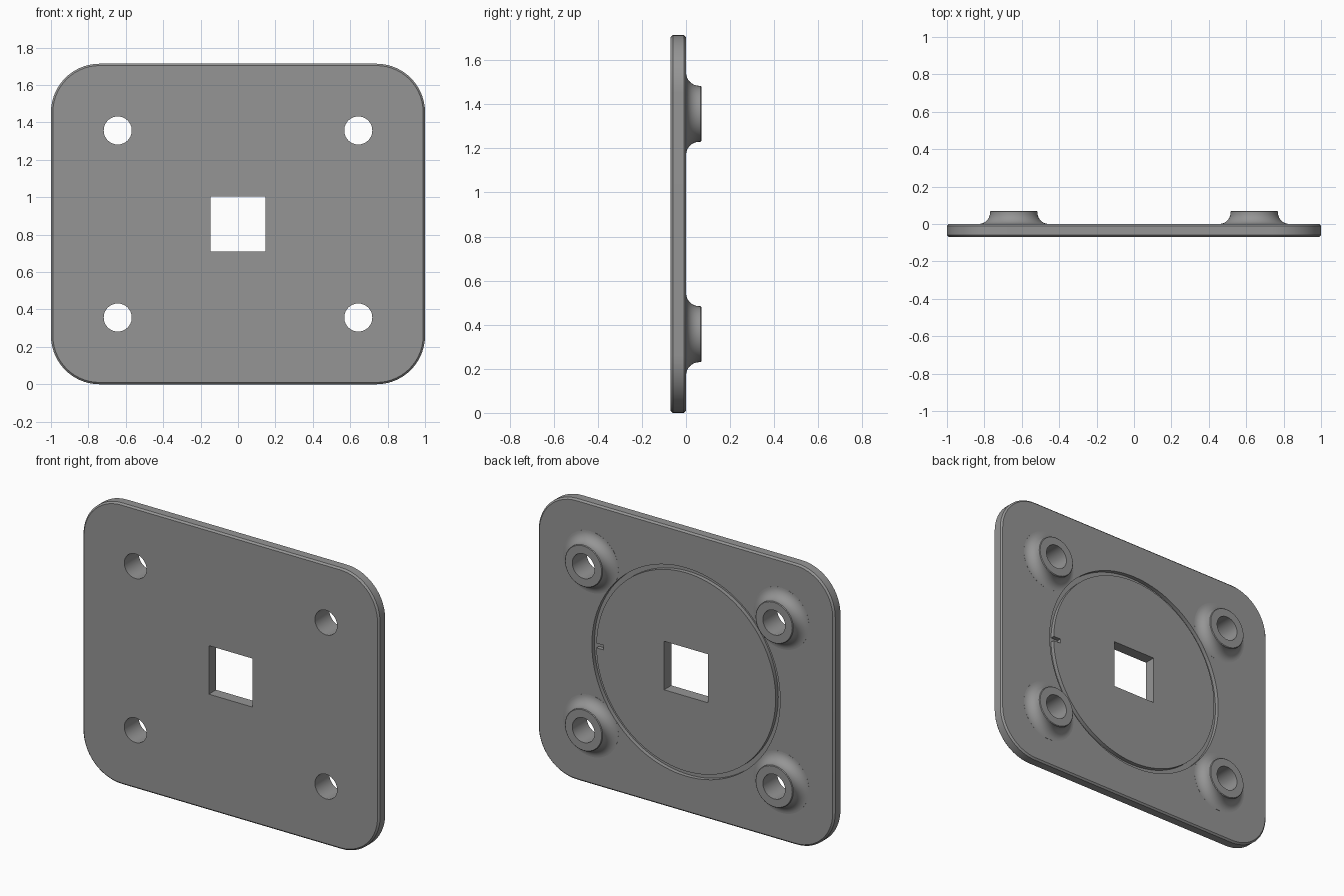
import bpy, bmesh, math

if "Cube" in bpy.data.objects:
    bpy.data.objects.remove(bpy.data.objects["Cube"])

MID = 0.857          # height of the plate centre
HALF_X, HALF_Z = 1.0, 0.857
BACK, FRONT = 0.0, -0.07

grey = bpy.data.materials.new("grey metal")
grey.diffuse_color = (0.30, 0.30, 0.30, 1)
grey.use_nodes = True
grey.node_tree.nodes["Principled BSDF"].inputs["Base Color"].default_value = grey.diffuse_color


def circle(r, n, cx=0.0, cz=MID):
    return [(cx + r * math.cos(2 * math.pi * i / n),
             cz + r * math.sin(2 * math.pi * i / n)) for i in range(n)]


def rounded_outline(inset, radius=0.26, steps=14):
    pts = []
    for k, (sx, sz) in enumerate([(1, 1), (-1, 1), (-1, -1), (1, -1)]):
        cx, cz = sx * (HALF_X - radius), MID + sz * (HALF_Z - radius)
        for i in range(steps + 1):
            a = math.pi / 2 * (k + i / steps)
            pts.append((cx + (radius - inset) * math.cos(a),
                        cz + (radius - inset) * math.sin(a)))
    return pts


def stack(name, layers, loop=False):
    """Skin a list of (outline, y) layers; cap the ends or close into a ring."""
    bm = bmesh.new()
    rings = [[bm.verts.new((x, y, z)) for x, z in pts] for pts, y in layers]
    pairs = list(zip(rings, rings[1:]))
    if loop:
        pairs.append((rings[-1], rings[0]))
    else:
        bm.faces.new(rings[0])
        bm.faces.new(rings[-1])
    for a, b in pairs:
        n = len(a)
        for i in range(n):
            j = (i + 1) % n
            bm.faces.new((a[i], a[j], b[j], b[i]))
    bmesh.ops.recalc_face_normals(bm, faces=bm.faces)
    me = bpy.data.meshes.new(name)
    bm.to_mesh(me)
    bm.free()
    me.materials.append(grey)
    ob = bpy.data.objects.new(name, me)
    bpy.context.collection.objects.link(ob)
    return ob


def box_outline(x0, x1, half_z):
    return [(x0, MID - half_z), (x1, MID - half_z), (x1, MID + half_z), (x0, MID + half_z)]


def combine(target, other, op):
    mod = target.modifiers.new("combine", 'BOOLEAN')
    mod.operation, mod.solver, mod.object = op, 'EXACT', other
    bpy.context.view_layer.objects.active = target
    bpy.ops.object.modifier_apply(modifier=mod.name)
    bpy.data.objects.remove(other)


# Rounded plate with a fine chamfer on both rims
C = 0.01
plate = stack("mounting_plate", [(rounded_outline(C), FRONT), (rounded_outline(0), FRONT + C),
                                 (rounded_outline(0), BACK - C), (rounded_outline(C), BACK)])

# Four bosses with a flared foot on the back
F = 0.06
flare = [(0.187 - F * math.cos(a), F - F * math.sin(a) + 0.0004)
         for a in [math.pi / 2 * (1 - i / 10) for i in range(11)]]
profile = [(0.187, -0.03)] + flare + [(0.127, 0.066), (0.123, 0.07)]
spots = [(sx * 0.643, MID + sz * 0.5) for sx in (-1, 1) for sz in (-1, 1)]
for cx, cz in spots:
    boss = stack("boss", [(circle(r, 48, cx, cz), y) for r, y in profile])
    combine(plate, boss, 'UNION')

# Bolt holes
for cx, cz in spots:
    hole = stack("hole_cutter", [(circle(0.075, 48, cx, cz), y) for y in (-0.2, 0.2)])
    combine(plate, hole, 'DIFFERENCE')

# Square centre opening
combine(plate, stack("square_cutter", [(box_outline(-0.148, 0.148, 0.148), y)
                                       for y in (-0.2, 0.2)]), 'DIFFERENCE')

# Ring groove on the back, with a small locating notch on its inner side
groove = stack("groove_cutter", [(circle(r, 112), y) for r, y in
               ((0.605, -0.025), (0.635, -0.025), (0.635, 0.03), (0.605, 0.03))], loop=True)
combine(plate, groove, 'DIFFERENCE')
notch = stack("notch_cutter", [(box_outline(0.555, 0.62, 0.014), y) for y in (-0.0249, 0.03)])
combine(plate, notch, 'DIFFERENCE')

# Smooth curved walls, crisp edges
bpy.ops.object.select_all(action='DESELECT')
plate.select_set(True)
bpy.context.view_layer.objects.active = plate
bpy.ops.object.shade_smooth_by_angle(angle=math.radians(30))
